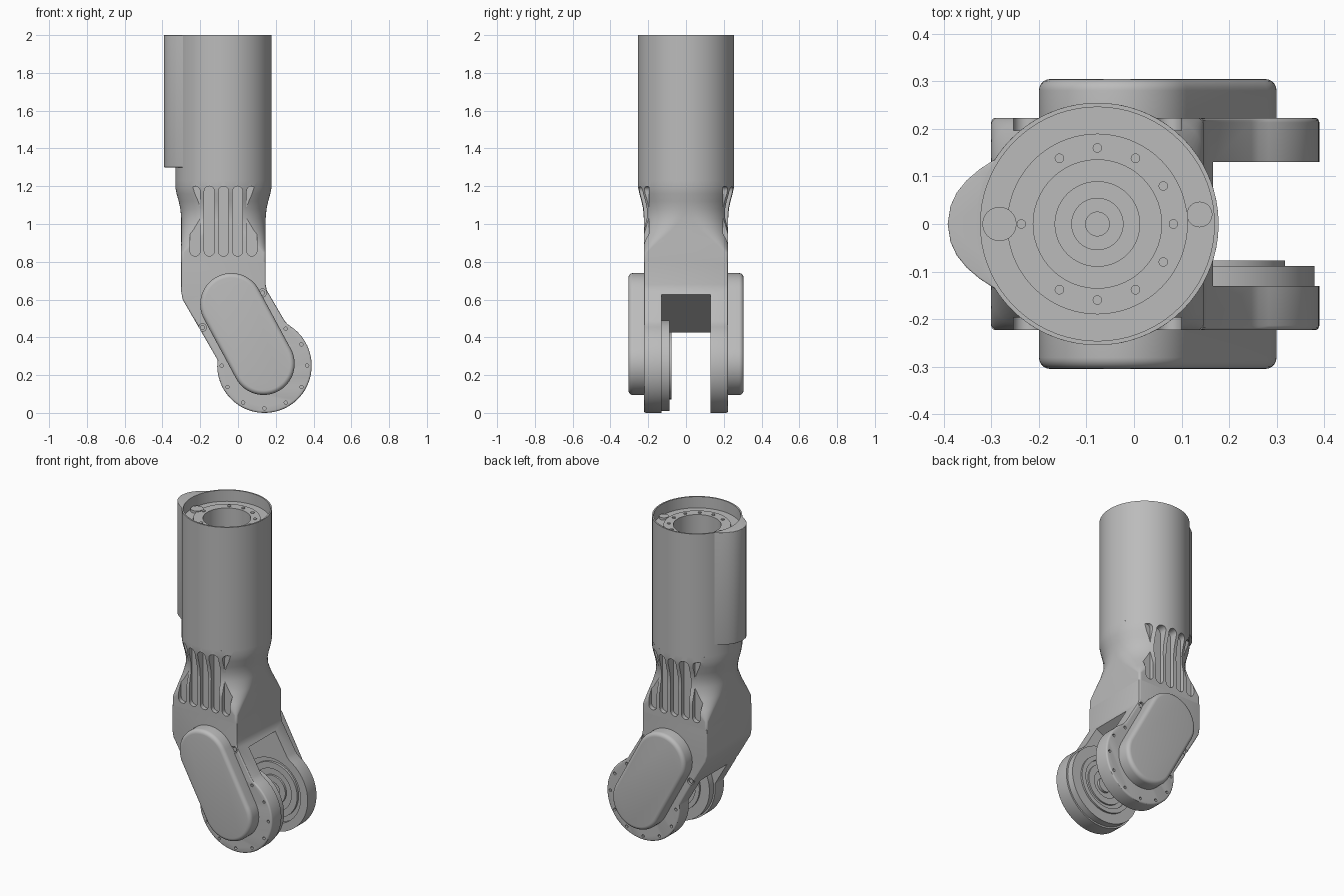
import bpy, bmesh
from math import sin, cos, pi, radians, atan2, hypot

if "Cube" in bpy.data.objects:
    bpy.data.objects.remove(bpy.data.objects["Cube"])

grey = bpy.data.materials.new("grey_metal")
grey.use_nodes = True
COLOUR = (0.5, 0.5, 0.5, 1)
grey.diffuse_color = COLOUR
grey.node_tree.nodes["Principled BSDF"].inputs["Base Color"].default_value = COLOUR

AXIS = -0.077          # x of the tube axis
JOINT = (0.14, 0.25)   # x, z of the joint axis
HALF = 0.2235          # half width of the square neck


def finish(name, bm):
    bmesh.ops.remove_doubles(bm, verts=bm.verts, dist=1e-5)
    bmesh.ops.recalc_face_normals(bm, faces=bm.faces)
    mesh = bpy.data.meshes.new(name)
    bm.to_mesh(mesh)
    bm.free()
    ob = bpy.data.objects.new(name, mesh)
    bpy.context.collection.objects.link(ob)
    mesh.materials.append(grey)
    return ob


def activate(ob):
    bpy.ops.object.select_all(action='DESELECT')
    ob.select_set(True)
    bpy.context.view_layer.objects.active = ob


def smooth(ob):
    activate(ob)
    bpy.ops.object.shade_smooth_by_angle(angle=radians(30))


def cut(ob, cutter):
    activate(ob)
    mod = ob.modifiers.new("cut", 'BOOLEAN')
    mod.operation, mod.solver, mod.object = 'DIFFERENCE', 'EXACT', cutter
    bpy.ops.object.modifier_apply(modifier=mod.name)
    bpy.data.objects.remove(cutter)


def prism(bm, pts, a, b, axis='y', bevel=0, keep=None, segments=4):
    """Extrude an outline from a to b; round the cap edges that pass keep."""
    put = (lambda p, t: (p[0], t, p[1])) if axis == 'y' else (lambda p, t: (p[0], p[1], t))
    rows = [[bm.verts.new(put(p, t)) for p in pts] for t in (a, b)]
    caps = [bm.faces.new(r) for r in rows]
    n = len(pts)
    for i in range(n):
        j = (i + 1) % n
        bm.faces.new((rows[0][i], rows[0][j], rows[1][j], rows[1][i]))
    if bevel:
        bmesh.ops.recalc_face_normals(bm, faces=bm.faces)
        edges = [e for f in caps for e in f.edges
                 if keep is None or keep((e.verts[0].co + e.verts[1].co) / 2)]
        bmesh.ops.bevel(bm, geom=edges, offset=bevel, segments=segments,
                        profile=0.5, affect='EDGES', clamp_overlap=True)


def arc(c, r, a0, a1, n):
    return [(c[0] + r * cos(a0 + (a1 - a0) * i / n),
             c[1] + r * sin(a0 + (a1 - a0) * i / n)) for i in range(n + 1)]


def circle(c, r, n=16):
    return arc(c, r, 0, 2 * pi, n)[:-1]


def stadium(p, q, r, n=16):
    a = atan2(q[1] - p[1], q[0] - p[0]) - pi / 2
    return arc(q, r, a, a + pi, n) + arc(p, r, a + pi, a + 2 * pi, n)


def loft(bm, rings, closed_ends=True):
    rows = [[bm.verts.new(p) for p in ring] for ring in rings]
    n = len(rows[0])
    for lo, hi in zip(rows, rows[1:]):
        for i in range(n):
            j = (i + 1) % n
            bm.faces.new((lo[i], lo[j], hi[j], hi[i]))
    if closed_ends:
        bm.faces.new(rows[0])
        bm.faces.new(rows[-1])


def lathe(name, profile, centre, axis, n=72):
    bm = bmesh.new()
    rings = []
    for r, t in profile:
        ring = circle(centre, max(r, 1e-7), n)
        rings.append([(u, t, v) if axis == 'y' else (u, v, t) for u, v in ring])
    loft(bm, rings, False)
    bmesh.ops.dissolve_degenerate(bm, dist=1e-6, edges=bm.edges)
    ob = finish(name, bm)
    smooth(ob)
    return ob


# Open tube with a stepped mounting flange inside
lathe("tube", [(0.255, 1.23), (0.255, 2.0), (0.246, 2.0), (0.246, 1.93), (0.19, 1.93),
               (0.19, 1.94), (0.135, 1.94), (0.135, 1.8), (0.09, 1.8), (0.09, 1.82),
               (0.055, 1.82), (0.055, 1.84), (0.025, 1.84), (0.025, 1.82), (0, 1.82)],
      (AXIS, 0), 'z')

# Flange bolts and the two screws at the wall
bm = bmesh.new()
for k in range(12):
    if k not in (5, 7):
        a = k * pi / 6
        prism(bm, circle((AXIS + 0.16 * cos(a), 0.16 * sin(a)), 0.01, 12), 1.93, 1.945, 'z')
prism(bm, circle((-0.283, 0), 0.036, 24), 1.9, 1.945, 'z')
prism(bm, circle((0.138, 0.02), 0.027, 24), 1.9, 1.945, 'z')
smooth(finish("flange_bolts", bm))

# Cable cover on the side of the tube
side = [(-0.282, 0.143), (-0.325, 0.115), (-0.352, 0.092), (-0.373, 0.066), (-0.386, 0.038)]
outline = side + [(-0.392, 0)] + [(x, -y) for x, y in reversed(side)]
outline += arc((AXIS, 0), 0.25, radians(213), radians(147), 8)
bm = bmesh.new()
prism(bm, outline, 1.3, 2.0, 'z', 0.018, lambda m: hypot(m.x - AXIS, m.y) > 0.253)
smooth(finish("cable_cover", bm))


# Neck blending from a square base to the round tube
def rounded_square(h, r, z, n=16):
    pts = []
    for k, (sx, sy) in enumerate(((1, 1), (-1, 1), (-1, -1), (1, -1))):
        c = (AXIS + sx * (h - r), sy * (h - r))
        pts += [(x, y, z) for x, y in arc(c, r, k * pi / 2, (k + 1) * pi / 2, n)]
    return pts


bm = bmesh.new()
loft(bm, [rounded_square(h, r, z) for z, h, r in (
    (0.8, HALF, 0.015), (0.85, HALF, 0.015), (0.91, HALF, 0.08), (0.97, HALF, 0.15),
    (1.03, HALF, 0.2), (1.08, 0.228, 0.22), (1.12, 0.237, 0.234), (1.16, 0.248, 0.246),
    (1.195, 0.255, 0.2545), (1.23, 0.255, 0.2545))])
neck = finish("neck", bm)

# Cooling grooves on the front and back of the neck
bm = bmesh.new()
for s in (-1, 1):
    for k in range(-2, 3):
        x = AXIS + 0.075 * k
        prism(bm, stadium((x, 0.857), (x, 1.173), 0.027, 10), s * 0.197, s * 0.4)
cut(neck, finish("groove_cutter", bm))
smooth(neck)

# Forked elbow body
outline = [(AXIS + HALF, 0.8), (AXIS - HALF, 0.8), (AXIS - HALF, 0.64), (-0.293, 0.6)]
outline += arc(JOINT, 0.25, radians(173), radians(415), 56)
outline += [(0.262, 0.47), (0.247, 0.487), (0.152, 0.65), (AXIS + HALF, 0.68)]
bm = bmesh.new()
prism(bm, outline, -HALF, HALF, 'y', 0.01, lambda m: m.z < 0.795, 3)
body = finish("fork_body", bm)

bm = bmesh.new()
prism(bm, [(-0.4, 0.308), (0.4, 0.757), (0.8, 0.7), (0.8, -0.2), (-0.4, -0.2)], -0.13, 0.13)
cut(body, finish("fork_cutter", bm))

bm = bmesh.new()
prism(bm, circle(JOINT, 0.2, 64), 0.1, 0.155)
cut(body, finish("bearing_cutter", bm))

# Rim screw holes and larger screw pockets on both outer faces
bm = bmesh.new()
for s in (-1, 1):
    for k in range(-6, 3):
        a = k * pi / 6
        c = (JOINT[0] + 0.226 * cos(a), JOINT[1] + 0.226 * sin(a))
        prism(bm, circle(c, 0.009, 12), s * 0.205, s * 0.3)
    for c in ((0.13, 0.635), (-0.188, 0.452)):
        prism(bm, circle(c, 0.021), s * 0.208, s * 0.3)
cut(body, finish("screw_cutter", bm))
smooth(body)

# Screw heads in the pockets
bm = bmesh.new()
for s in (-1, 1):
    for c in ((0.13, 0.635), (-0.188, 0.452)):
        prism(bm, circle(c, 0.013), s * 0.2, s * 0.218)
smooth(finish("pocket_screws", bm))

# Rounded outer covers on both sides
for s, name in ((-1, "front_cover"), (1, "back_cover")):
    bm = bmesh.new()
    prism(bm, stadium((0.135, 0.26), (-0.035, 0.575), 0.165, 32), s * 0.215, s * 0.305,
          'y', 0.024, lambda m: abs(m.y) > 0.3, 5)
    smooth(finish(name, bm))

# Joint drive disc inside the front arm, with stepped rings
lathe("drive_disc", [(0.24, -0.14), (0.24, -0.088), (0.178, -0.088), (0.178, -0.077),
                     (0.15, -0.077), (0.15, -0.09), (0.125, -0.09), (0.125, -0.08),
                     (0.085, -0.08), (0.085, -0.1), (0.045, -0.1), (0.045, -0.085),
                     (0, -0.085)], JOINT, 'y')

# Bearing rings recessed in the back arm
lathe("bearing", [(0.17, 0.16), (0.17, 0.14), (0.13, 0.14), (0.13, 0.15), (0.09, 0.15),
                  (0.09, 0.138), (0.05, 0.138), (0.05, 0.15), (0, 0.15)], JOINT, 'y')
